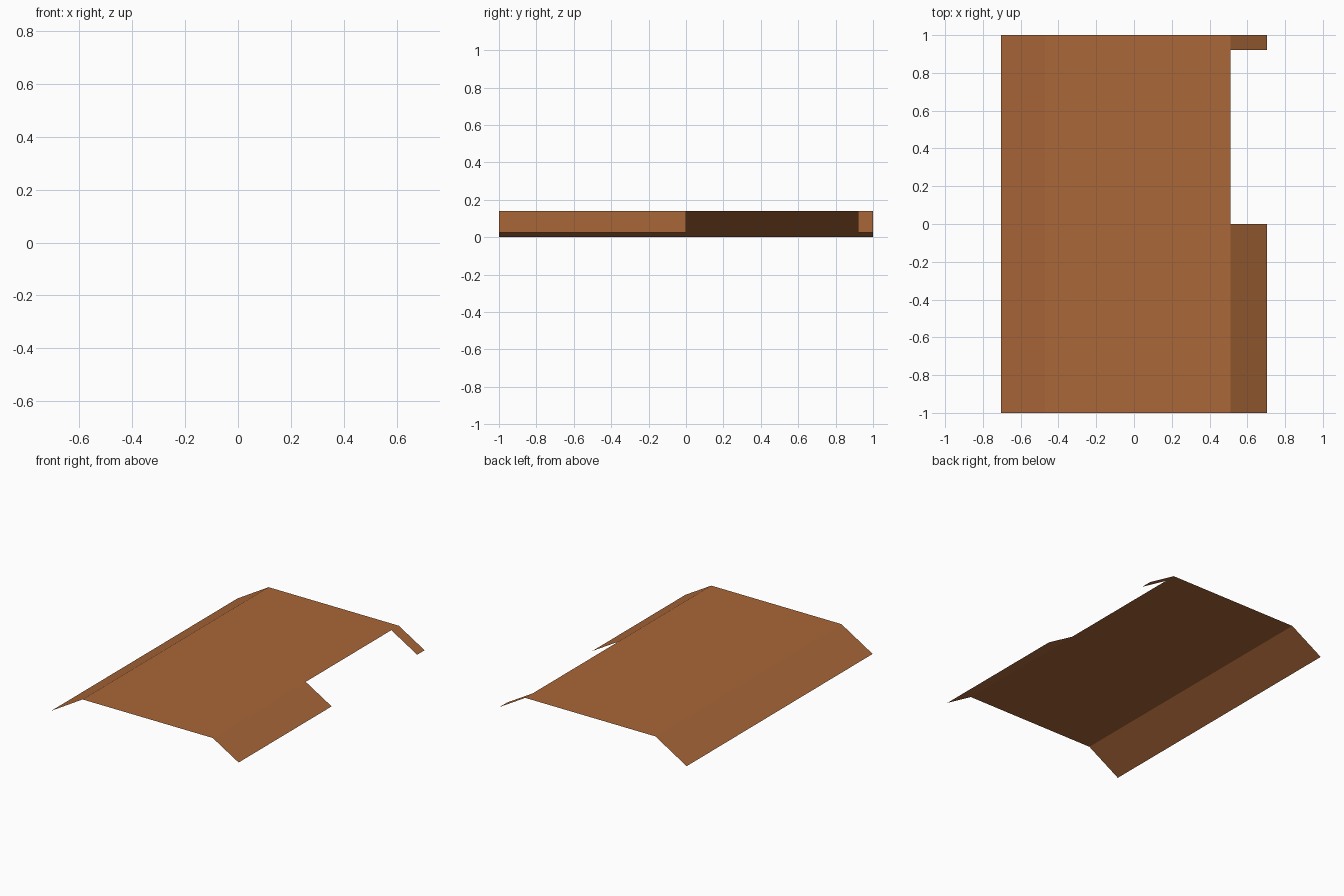
import bpy
import bmesh

if "Cube" in bpy.data.objects:
    bpy.data.objects.remove(bpy.data.objects["Cube"])

TOP = 0.14
wood = bpy.data.materials.new("warm brown")
wood.diffuse_color = (0.40, 0.135, 0.04, 1)
wood.use_nodes = True
wood.node_tree.nodes["Principled BSDF"].inputs["Base Color"].default_value = wood.diffuse_color


def sheet(name, a, b, y0, y1):
    """Single-sided-thickness panel spanning profile points a to b (x, z), from y0 to y1."""
    bm = bmesh.new()
    corners = [(a[0], y0, a[1]), (b[0], y0, b[1]), (b[0], y1, b[1]), (a[0], y1, a[1])]
    bm.faces.new([bm.verts.new(c) for c in corners])
    mesh = bpy.data.meshes.new(name)
    bm.to_mesh(mesh)
    bm.free()
    mesh.materials.append(wood)
    obj = bpy.data.objects.new(name, mesh)
    bpy.context.collection.objects.link(obj)
    return obj


# Folded cross-section: left eave, left fold, right fold, right eave
left_eave, left_fold = (-0.705, 0.0), (-0.47, TOP)
right_fold, right_eave = (0.51, TOP), (0.705, 0.025)

# Full-length panels
sheet("left_flap", left_eave, left_fold, -1, 1)
sheet("top_panel", left_fold, right_fold, -1, 1)

# Right flap, with a gap between the front length and the back strip
sheet("right_flap_front", right_fold, right_eave, -1, 0)
sheet("right_flap_back", right_fold, right_eave, 0.92, 1)
